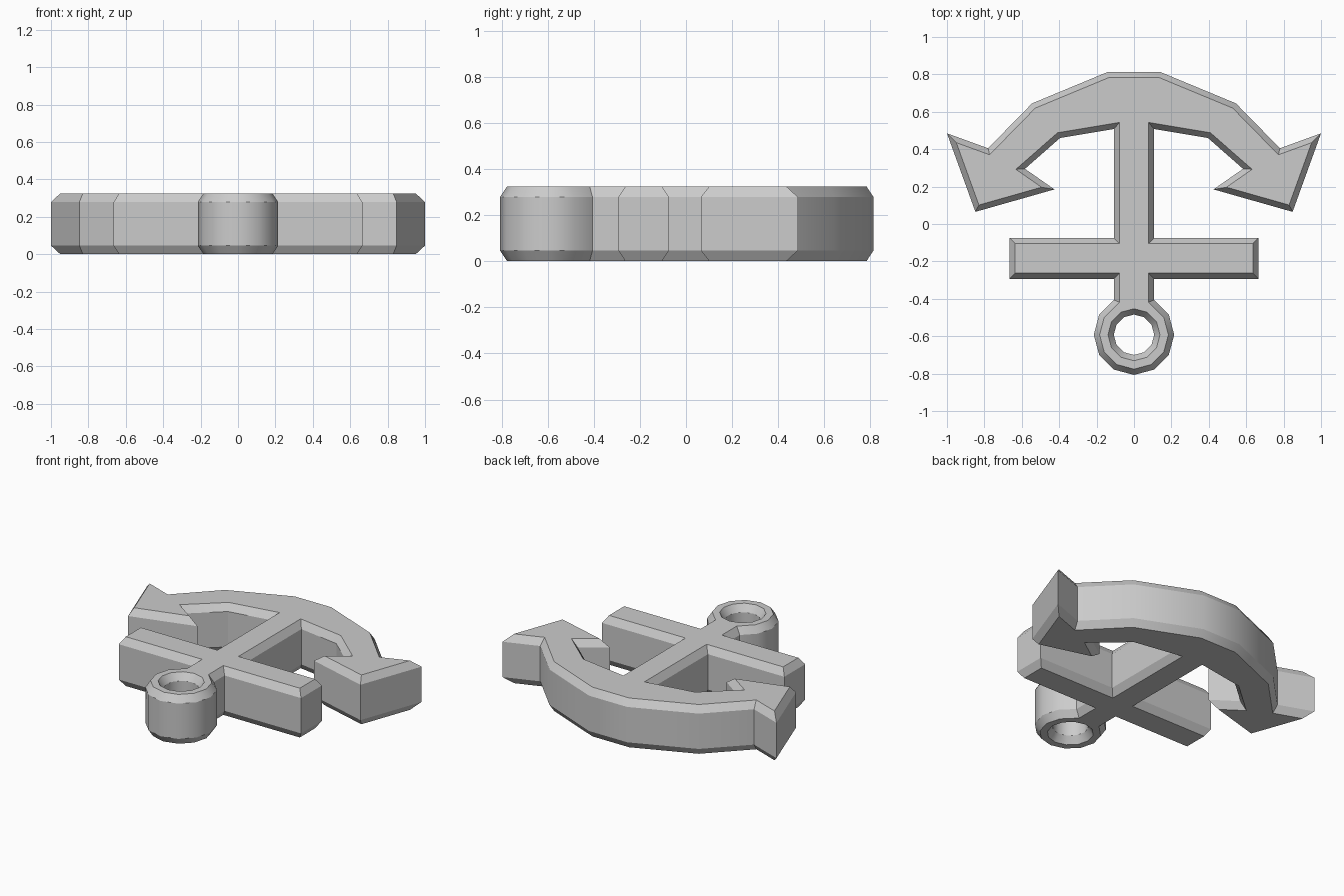
import bpy, bmesh
from math import cos, sin, radians
from mathutils import Vector

if "Cube" in bpy.data.objects:
    bpy.data.objects.remove(bpy.data.objects["Cube"])

HEIGHT, BEVEL_Z, BEVEL_XY = 0.325, 0.046, 0.03
RING_Y, RING_R, HOLE_R = -0.592, 0.215, 0.108


def ring_point(radius, deg):
    return (radius * cos(radians(deg)), RING_Y + radius * sin(radians(deg)))


def inset(points, d):
    """Mitred offset towards the right-hand side of the path."""
    pts = [Vector(p) for p in points]
    out = []
    for i, p in enumerate(pts):
        a = (p - pts[i - 1]).normalized()
        b = (pts[(i + 1) % len(pts)] - p).normalized()
        na, nb = Vector((a.y, -a.x)), Vector((b.y, -b.x))
        out.append(p + (na + nb) * (d / (1 + na.dot(nb))))
    return out


# Right half of the anchor outline, clockwise from crown to ring
half = [
    (0.14, 0.813), (0.545, 0.645), (0.78, 0.405),         # outer arm
    (1.0, 0.485), (0.848, 0.065), (0.425, 0.185),         # fluke
    (0.583, 0.295), (0.395, 0.46), (0.107, 0.508),        # inner arm
    (0.107, -0.075), (0.665, -0.075), (0.665, -0.293),    # stock
    (0.107, -0.293),                                      # shank
] + [ring_point(RING_R, a) for a in (60, 30, 0, -30, -60)]
outline = half + [ring_point(RING_R, -90)] + [(-x, y) for x, y in reversed(half)]
# Hole runs the other way round so its inset widens it
hole = [ring_point(HOLE_R, a) for a in range(0, 360, 30)]

bm = bmesh.new()
levels = [(0, BEVEL_XY), (BEVEL_Z, 0), (HEIGHT - BEVEL_Z, 0), (HEIGHT, BEVEL_XY)]
cap_edges = {0: [], 3: []}

# Bevelled walls around the outline and the ring hole
for path in (outline, hole):
    loops = [[bm.verts.new((p[0], p[1], z)) for p in inset(path, d)] for z, d in levels]
    n = len(path)
    for lo, hi in zip(loops, loops[1:]):
        for i in range(n):
            j = (i + 1) % n
            bm.faces.new((lo[i], lo[j], hi[j], hi[i]))
    for k in cap_edges:
        cap_edges[k] += [bm.edges.get((loops[k][i], loops[k][(i + 1) % n])) for i in range(n)]

# Flat top and bottom faces
for edges in cap_edges.values():
    bmesh.ops.triangle_fill(bm, use_beauty=True, use_dissolve=False, edges=edges)
bmesh.ops.recalc_face_normals(bm, faces=bm.faces)

mesh = bpy.data.meshes.new("anchor")
bm.to_mesh(mesh)
bm.free()
anchor = bpy.data.objects.new("anchor", mesh)
bpy.context.collection.objects.link(anchor)
bpy.context.view_layer.objects.active = anchor
anchor.select_set(True)
bpy.ops.object.shade_smooth_by_angle(angle=radians(31))
